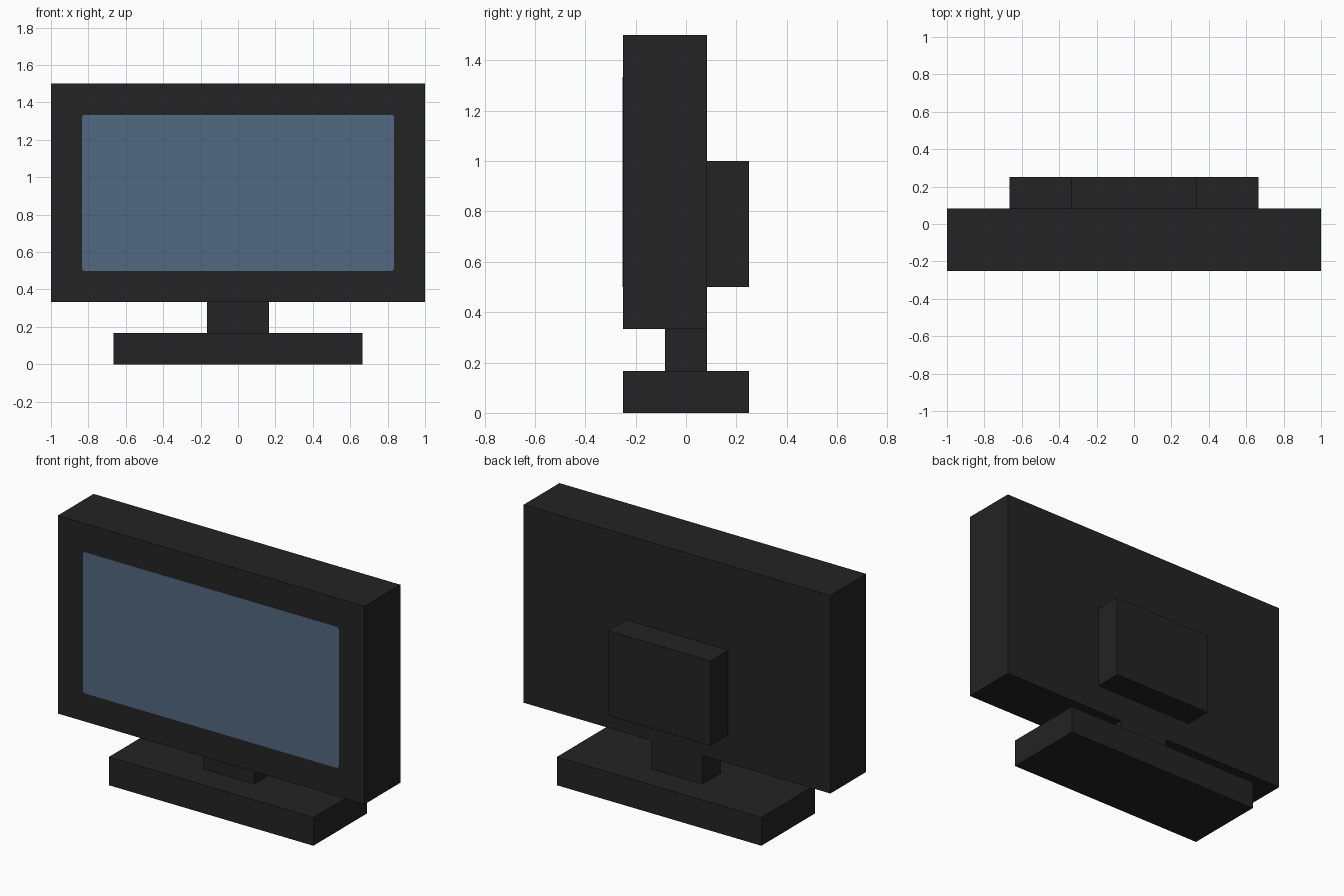
import bpy
import bmesh
from mathutils import Vector

cube = bpy.data.objects.get("Cube")
if cube:
    bpy.data.objects.remove(cube, do_unlink=True)


def make_material(name, rgb):
    mat = bpy.data.materials.new(name)
    mat.use_nodes = True
    colour = (*rgb, 1.0)
    mat.diffuse_color = colour
    mat.node_tree.nodes["Principled BSDF"].inputs["Base Color"].default_value = colour
    return mat


def make_box(name, low, high, mat, corner=0.0):
    """Box between two corners; corner rounds the edges running along y."""
    low, high = Vector(low), Vector(high)
    bm = bmesh.new()
    bmesh.ops.create_cube(bm, size=1.0)
    bmesh.ops.scale(bm, vec=high - low, verts=bm.verts)
    if corner:
        edges = [e for e in bm.edges
                 if abs(e.verts[0].co.y - e.verts[1].co.y) > 1e-5]
        bmesh.ops.bevel(bm, geom=edges, offset=corner, offset_type="OFFSET",
                        segments=3, profile=0.5, affect="EDGES")
    mesh = bpy.data.meshes.new(name)
    bm.to_mesh(mesh)
    bm.free()
    mesh.materials.append(mat)
    obj = bpy.data.objects.new(name, mesh)
    obj.location = (low + high) / 2
    bpy.context.collection.objects.link(obj)
    return obj


black = make_material("black plastic", (0.017, 0.017, 0.017))
blue = make_material("blue grey glass", (0.085, 0.138, 0.22))

# Model unit: all parts sit on a grid of twelfths
U = 1 / 12

# Stand
make_box("stand_base", (-8*U, -3*U, 0), (8*U, 3*U, 2*U), black)
make_box("stand_neck", (-2*U, -U, 2*U), (2*U, U, 4*U), black)

# Display casing and rear housing
make_box("display_casing", (-12*U, -3*U, 4*U), (12*U, U, 18*U), black)
make_box("rear_housing", (-4*U, U, 6*U), (4*U, 3*U, 12*U), black)

# Thin screen plate on the front
front = -3 * U
make_box("screen", (-10*U, front - 0.002, 6*U), (10*U, front + 0.002, 16*U),
         blue, corner=0.012)
